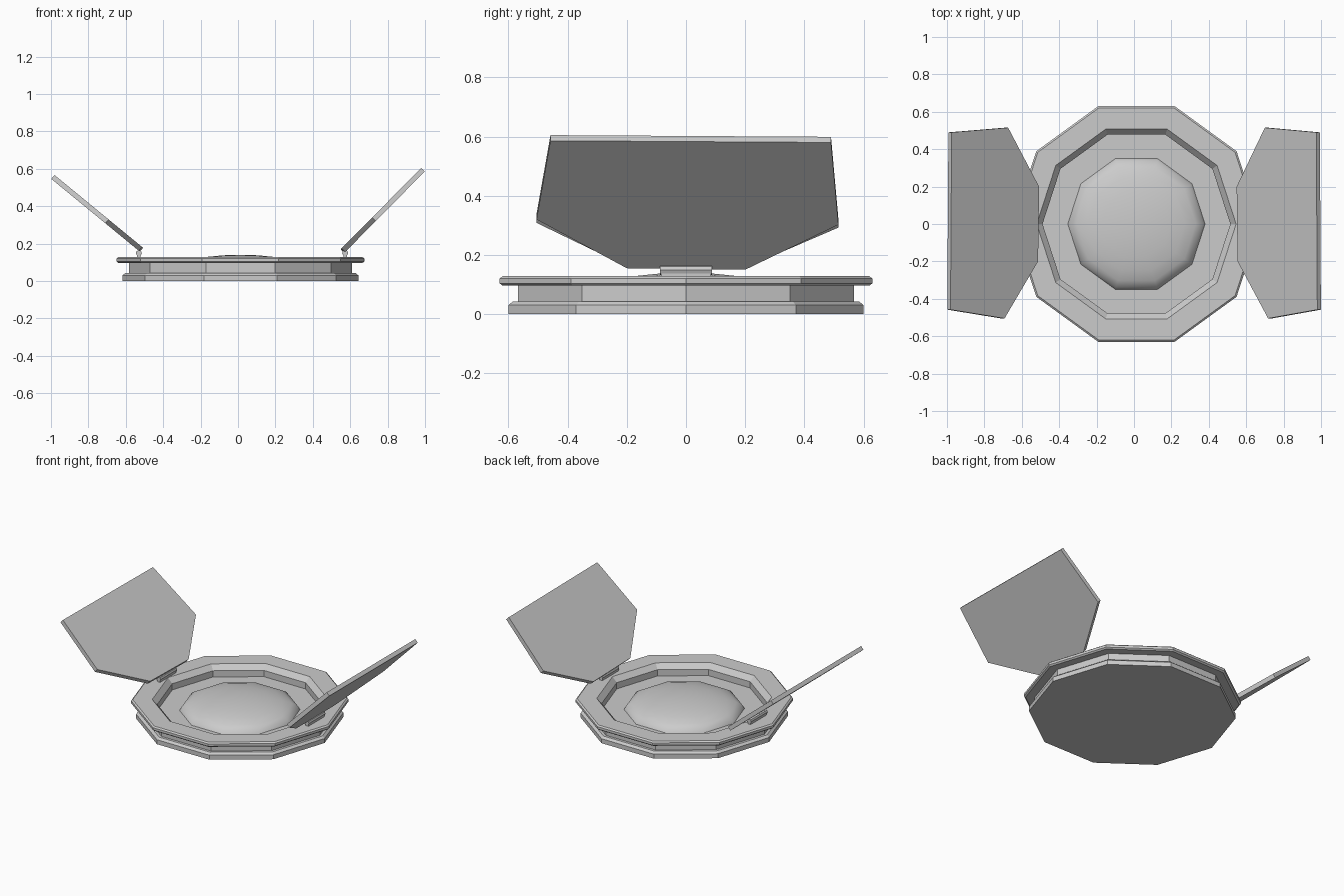
import bpy, bmesh, math
from mathutils import Vector

if "Cube" in bpy.data.objects:
    bpy.data.objects.remove(bpy.data.objects["Cube"])

CX = 0.013      # centre of the ten-sided body
SIDES = 10


def finish(name, bm, smooth=False):
    bmesh.ops.recalc_face_normals(bm, faces=bm.faces)
    me = bpy.data.meshes.new(name)
    bm.to_mesh(me)
    bm.free()
    ob = bpy.data.objects.new(name, me)
    bpy.context.collection.objects.link(ob)
    for p in me.polygons:
        p.use_smooth = smooth
    return ob


def lathe(name, profile, smooth=False):
    """Revolve (radius, z) points; radius 0 closes the shape at the axis."""
    bm = bmesh.new()
    rings = []
    for r, z in profile:
        if r == 0:
            rings.append([bm.verts.new((CX, 0, z))] * SIDES)
        else:
            rings.append([bm.verts.new((CX + r * math.cos(i * math.tau / SIDES),
                                        r * math.sin(i * math.tau / SIDES), z))
                          for i in range(SIDES)])
    for a, b in zip(rings, rings[1:]):
        for i in range(SIDES):
            j = (i + 1) % SIDES
            quad = list(dict.fromkeys((a[i], a[j], b[j], b[i])))
            bm.faces.new(quad)
    return finish(name, bm, smooth)


# Stepped body: foot, narrow neck, bevelled rim, recessed well
lathe("body", [(0, 0), (0.631, 0), (0.631, 0.03), (0.615, 0.043), (0.597, 0.043),
               (0.597, 0.096), (0.652, 0.096), (0.662, 0.104), (0.662, 0.12),
               (0.652, 0.128), (0.533, 0.128), (0.502, 0.095), (0.502, 0.053),
               (0, 0.053)])

# Smooth shallow dome inside the well
STEPS = 6
dome = [(0.367 * math.cos(k * math.pi / 2 / STEPS),
         0.053 + 0.087 * math.sin(k * math.pi / 2 / STEPS)) for k in range(STEPS)]
lathe("dome", dome + [(0, 0.14)], smooth=True)

# Flap outline as (y, distance up the slope)
OUTLINE = [(-0.2, 0), (0.2, -0.007), (0.515, 0.207), (0.49, 0.598),
           (-0.458, 0.606), (-0.505, 0.232)]


def flap(name, side, x, z, angle, thick=0.027):
    a = math.radians(angle)
    up = Vector((side * math.cos(a), 0, math.sin(a)))
    normal = Vector((-side * math.sin(a), 0, math.cos(a)))
    bm = bmesh.new()
    base = [bm.verts.new(Vector((x, y, z)) + up * s) for y, s in OUTLINE]
    face = bm.faces.new(base)
    ext = bmesh.ops.extrude_face_region(bm, geom=[face], use_keep_orig=True)
    for v in ext["geom"]:
        if isinstance(v, bmesh.types.BMVert):
            v.co += normal * thick
    finish(name, bm)


def hinge(name, x):
    # Eight-sided pin on a small foot
    bpy.ops.mesh.primitive_cylinder_add(vertices=8, radius=0.016, depth=0.175,
                                        location=(x, 0, 0.149),
                                        rotation=(math.pi / 2, 0, 0))
    bpy.context.object.name = name + "_pin"
    bpy.ops.mesh.primitive_cube_add(size=1, location=(x, 0, 0.134))
    foot = bpy.context.object
    foot.name = name + "_foot"
    foot.scale = (0.02, 0.17, 0.014)


# Two raised flaps, opened at slightly different angles
flap("right_flap", 1, 0.573, 0.155, 45.3)
flap("left_flap", -1, -0.53, 0.161, 39.4)
hinge("right_hinge", 0.573)
hinge("left_hinge", -0.53)
